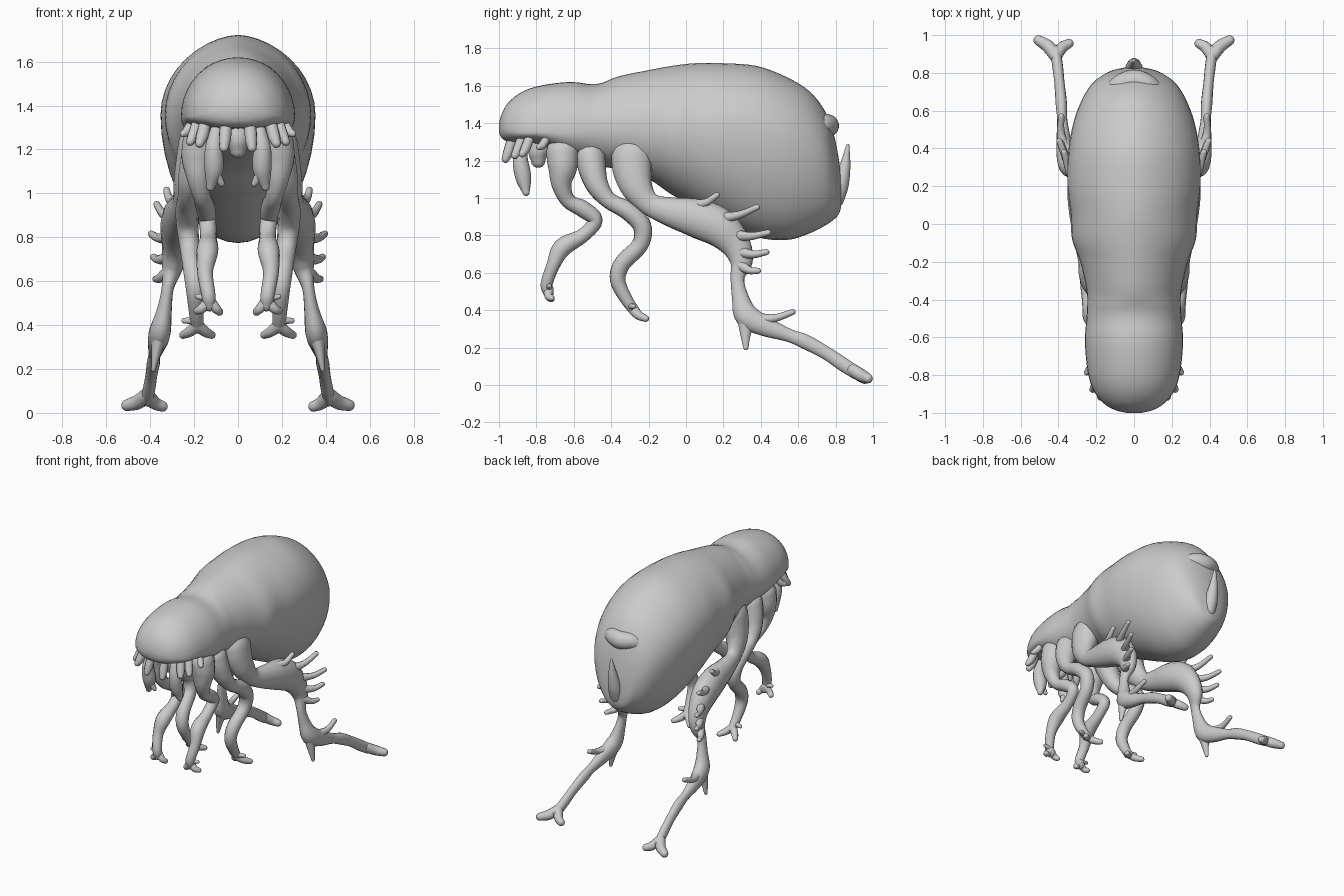
import bpy, bmesh, math
from mathutils import Vector

grey = bpy.data.materials.new("shell_grey")
grey.diffuse_color = (0.6, 0.6, 0.6, 1)


def smooth_path(pts, steps):
    """Catmull-Rom interpolation of equal-length tuples."""
    p = [tuple(2 * a - b for a, b in zip(pts[0], pts[1]))] + list(pts)
    p.append(tuple(2 * a - b for a, b in zip(pts[-1], pts[-2])))
    out = []
    for i in range(1, len(p) - 2):
        for s in range(steps):
            t = s / steps
            out.append(tuple(
                0.5 * (2 * b + (c - a) * t + (2 * a - 5 * b + 4 * c - d) * t * t
                       + (3 * b - a - 3 * c + d) * t ** 3)
                for a, b, c, d in zip(p[i - 1], p[i], p[i + 1], p[i + 2])))
    return out + [tuple(pts[-1])]


def loft(bm, rings):
    """Skin a list of closed rings and cap both ends."""
    vs = [[bm.verts.new(c) for c in r] for r in rings]
    n = len(vs[0])
    for a, b in zip(vs, vs[1:]):
        for i in range(n):
            bm.faces.new((a[i], a[(i + 1) % n], b[(i + 1) % n], b[i]))
    bm.faces.new(vs[0][::-1])
    bm.faces.new(vs[-1])


def tube(bm, pts, n=12, steps=5, flat=1.0):
    """Round-ended tube through (x, y, z, radius) points, narrowed in x by flat."""
    path = smooth_path(pts, steps)
    c = [Vector(q[:3]) for q in path]
    r = [max(q[3], 0.004) for q in path]
    tan = [(c[min(i + 1, len(c) - 1)] - c[max(i - 1, 0)]).normalized() for i in range(len(c))]
    caps = [math.radians(a) for a in (75, 50, 25)]
    st = [(c[0] - tan[0] * r[0] * math.sin(a), r[0] * math.cos(a), tan[0]) for a in caps]
    st += list(zip(c, r, tan))
    st += [(c[-1] + tan[-1] * r[-1] * math.sin(a), r[-1] * math.cos(a), tan[-1]) for a in caps[::-1]]
    u = tan[0].orthogonal()
    rings = []
    for cen, rad, t in st:
        u = (u - t * u.dot(t)).normalized()
        v = t.cross(u)
        ring = []
        for k in range(n):
            a = 2 * math.pi * k / n
            off = (u * math.cos(a) + v * math.sin(a)) * rad
            off.x *= flat
            ring.append(cen + off)
        rings.append(ring)
    loft(bm, rings)


def finish(name, bm, mirror=False):
    bmesh.ops.recalc_face_normals(bm, faces=bm.faces)
    me = bpy.data.meshes.new(name)
    bm.to_mesh(me)
    bm.free()
    me.materials.append(grey)
    for f in me.polygons:
        f.use_smooth = True
    ob = bpy.data.objects.new(name, me)
    bpy.context.collection.objects.link(ob)
    if mirror:
        ob.modifiers.new("mirror", 'MIRROR')
    return ob


def tubes(name, paths, mirror=True, n=12, steps=5, flat=1.0):
    bm = bmesh.new()
    for p in paths:
        tube(bm, p, n, steps, flat)
    return finish(name, bm, mirror)


# Body: sections of (y, top, bottom, widest height, half width)
sections = [
    (-1.0, 1.40, 1.35, 1.375, 0.04), (-0.985, 1.45, 1.32, 1.37, 0.10),
    (-0.95, 1.51, 1.30, 1.36, 0.16), (-0.88, 1.565, 1.295, 1.35, 0.215),
    (-0.78, 1.60, 1.285, 1.35, 0.245), (-0.62, 1.62, 1.21, 1.35, 0.26),
    (-0.48, 1.608, 1.175, 1.36, 0.25), (-0.36, 1.65, 1.15, 1.37, 0.25),
    (-0.2, 1.683, 1.10, 1.37, 0.285), (-0.08, 1.705, 1.02, 1.36, 0.328),
    (0.05, 1.72, 0.95, 1.36, 0.335), (0.2, 1.72, 0.87, 1.36, 0.352),
    (0.38, 1.705, 0.79, 1.34, 0.348), (0.54, 1.645, 0.775, 1.30, 0.32),
    (0.66, 1.57, 0.81, 1.25, 0.275), (0.74, 1.47, 0.85, 1.20, 0.225),
    (0.785, 1.36, 0.88, 1.14, 0.17), (0.815, 1.22, 0.91, 1.05, 0.11),
    (0.83, 1.10, 0.95, 1.01, 0.04)]
bm = bmesh.new()
rings = []
for y, top, bot, mid, w in smooth_path(sections, 4):
    ring = []
    for k in range(40):
        a = 2 * math.pi * k / 40
        ca, sa = math.cos(a), math.sin(a)
        if sa > 0:      # peaked back on the abdomen
            h, e = top - mid, 1.15 if y > -0.4 else 1.0
        else:           # fuller underside on the thorax
            h, e = mid - bot, 0.85 if y < -0.15 else 1.0
        ring.append((w * math.copysign(abs(ca) ** e, ca), y, mid + h * sa))
    rings.append(ring)
loft(bm, rings)
finish("body", bm)

# Hood and upturned spine at the tail
tubes("tail_hood", [
    [(-0.16, 0.655, 1.33, 0.03), (-0.085, 0.725, 1.385, 0.055), (0, 0.755, 1.385, 0.063),
     (0.085, 0.725, 1.385, 0.055), (0.16, 0.655, 1.33, 0.03)]], mirror=False, n=16, steps=6)
tubes("tail_spine", [[(0, 0.80, 0.99, 0.045), (0, 0.825, 1.07, 0.046),
                      (0, 0.85, 1.17, 0.03), (0, 0.865, 1.28, 0.009)]], mirror=False)

# Front legs with forked feet
tubes("front_leg", [
    [(0.165, -0.66, 1.24, 0.09), (0.18, -0.66, 1.16, 0.08), (0.18, -0.665, 1.07, 0.055),
     (0.165, -0.63, 0.985, 0.04), (0.15, -0.55, 0.94, 0.045), (0.14, -0.485, 0.88, 0.04),
     (0.135, -0.55, 0.80, 0.038), (0.14, -0.66, 0.735, 0.05), (0.15, -0.71, 0.64, 0.036),
     (0.135, -0.745, 0.54, 0.032), (0.13, -0.735, 0.49, 0.028)],
    [(0.13, -0.735, 0.51, 0.028), (0.10, -0.735, 0.475, 0.022), (0.085, -0.72, 0.46, 0.018)],
    [(0.13, -0.735, 0.51, 0.028), (0.165, -0.735, 0.475, 0.022), (0.185, -0.72, 0.465, 0.018)],
    [(0.13, -0.735, 0.52, 0.02), (0.185, -0.73, 0.53, 0.012)]])

# Middle legs with forked feet
tubes("middle_leg", [
    [(0.17, -0.51, 1.22, 0.08), (0.19, -0.50, 1.15, 0.075), (0.215, -0.47, 1.06, 0.06),
     (0.23, -0.41, 0.985, 0.045), (0.235, -0.31, 0.93, 0.05), (0.23, -0.235, 0.85, 0.05),
     (0.22, -0.245, 0.75, 0.045), (0.205, -0.34, 0.65, 0.045), (0.195, -0.365, 0.56, 0.042),
     (0.19, -0.32, 0.46, 0.034), (0.185, -0.27, 0.39, 0.028)],
    [(0.185, -0.28, 0.40, 0.028), (0.15, -0.25, 0.37, 0.024), (0.12, -0.215, 0.355, 0.018)],
    [(0.185, -0.28, 0.40, 0.028), (0.22, -0.25, 0.37, 0.024), (0.25, -0.215, 0.355, 0.018)],
    [(0.185, -0.30, 0.42, 0.02), (0.245, -0.28, 0.42, 0.013)]])

# Long jumping hind legs, flattened sideways
tubes("hind_leg", [
    [(0.19, -0.29, 1.22, 0.11), (0.205, -0.285, 1.14, 0.105), (0.23, -0.26, 1.05, 0.085),
     (0.25, -0.19, 0.965, 0.062), (0.26, -0.08, 0.925, 0.08), (0.265, 0.06, 0.89, 0.105),
     (0.275, 0.18, 0.84, 0.105), (0.285, 0.265, 0.75, 0.082), (0.30, 0.295, 0.66, 0.062),
     (0.32, 0.275, 0.57, 0.037), (0.335, 0.29, 0.47, 0.045), (0.355, 0.325, 0.37, 0.065),
     (0.37, 0.42, 0.315, 0.055), (0.38, 0.55, 0.265, 0.036), (0.385, 0.64, 0.23, 0.04),
     (0.395, 0.75, 0.17, 0.036), (0.405, 0.84, 0.11, 0.038), (0.415, 0.91, 0.065, 0.036)],
    [(0.36, 0.32, 0.34, 0.045), (0.375, 0.318, 0.26, 0.026), (0.385, 0.32, 0.20, 0.014)]],
    n=14, flat=0.75)
tubes("hind_foot", [
    [(0.415, 0.89, 0.08, 0.034), (0.455, 0.94, 0.05, 0.034), (0.505, 0.972, 0.035, 0.027)],
    [(0.415, 0.89, 0.08, 0.034), (0.38, 0.935, 0.045, 0.03), (0.345, 0.955, 0.03, 0.025)]])

# Bristles on the hind legs: pairs of root and tip
spikes = [((0.275, 0.05, 0.96), (0.325, 0.165, 1.015)), ((0.29, 0.18, 0.89), (0.37, 0.38, 0.95)),
          ((0.30, 0.26, 0.80), (0.395, 0.44, 0.815)), ((0.31, 0.29, 0.71), (0.385, 0.43, 0.71)),
          ((0.315, 0.29, 0.64), (0.375, 0.385, 0.61)), ((0.365, 0.39, 0.35), (0.385, 0.57, 0.39))]
paths = []
for a, b in spikes:
    m = [(p + q) / 2 for p, q in zip(a, b)]
    paths.append([(*a, 0.034), (m[0] + 0.012, m[1], m[2] - 0.012, 0.021), (*b, 0.016)])
tubes("leg_bristles", paths, n=8, steps=4)

# Comb teeth around the rim of the head
teeth = [(0.06, -0.95, 1.18, 0.028), (0.165, -0.90, 1.20, 0.028), (0.205, -0.86, 1.21, 0.026),
         (0.235, -0.77, 1.25, 0.022)]
tubes("head_comb", [[(x * 0.92, y + 0.02, 1.31, r), (x, y, (1.31 + z) / 2, r),
                     (x * 1.06, y - 0.015, z + r, r * 0.75)] for x, y, z, r in teeth], n=10, steps=3)

# Mouth palps and central mouth
tubes("palps", [
    [(0.10, -0.88, 1.28, 0.03), (0.11, -0.885, 1.20, 0.042), (0.11, -0.87, 1.11, 0.044),
     (0.125, -0.855, 1.03, 0.02)],
    [(0.11, -0.87, 1.10, 0.03), (0.075, -0.86, 1.045, 0.015)]])
tubes("mouth", [[(0, -0.78, 1.28, 0.06), (0, -0.79, 1.24, 0.055), (0, -0.79, 1.20, 0.04)]], mirror=False)
